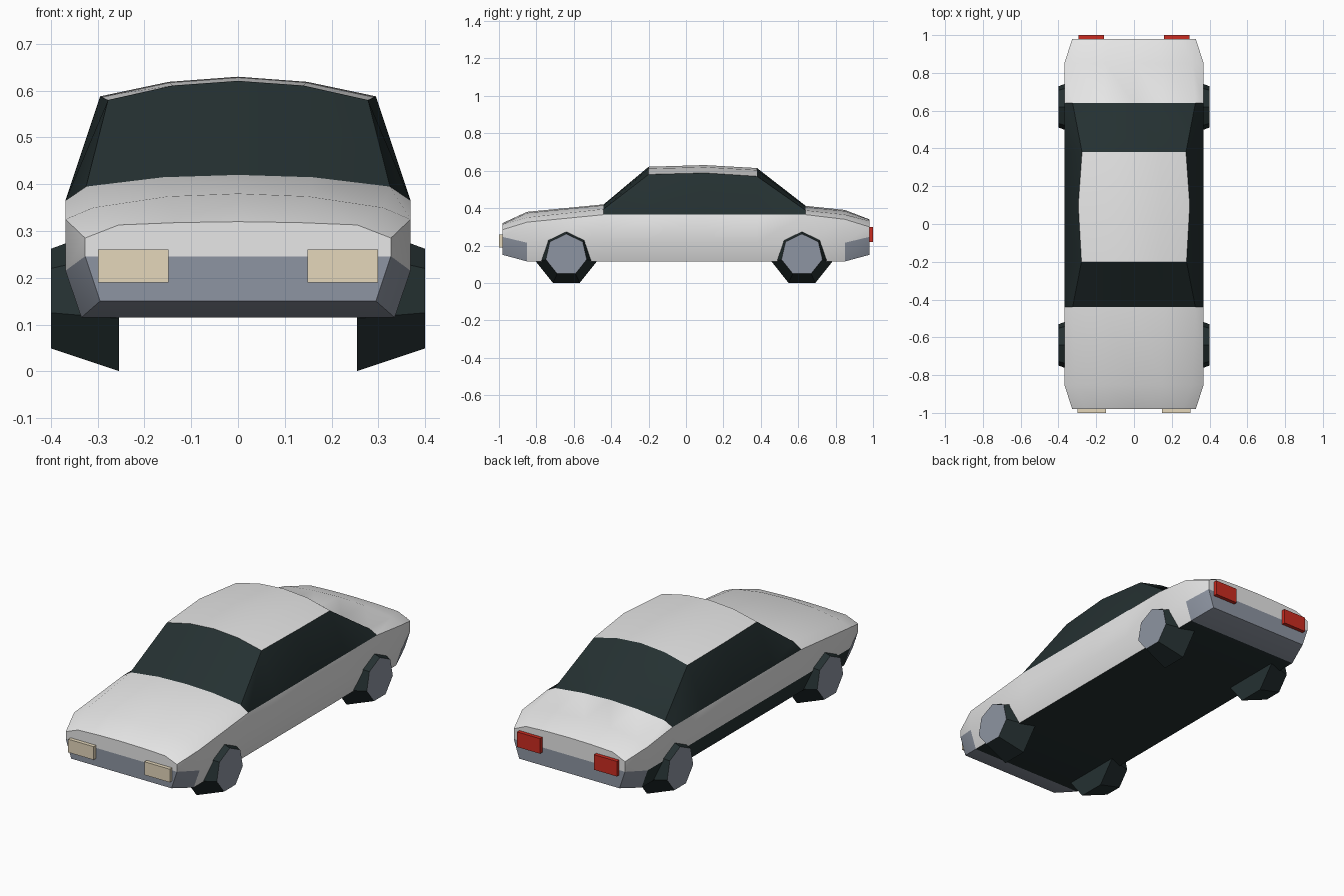
import bpy, bmesh, math

cube = bpy.data.objects.get("Cube")
if cube:
    bpy.data.objects.remove(cube, do_unlink=True)


def material(name, rgb):
    m = bpy.data.materials.new(name)
    m.use_nodes = True
    m.diffuse_color = (*rgb, 1)
    m.node_tree.nodes["Principled BSDF"].inputs["Base Color"].default_value = (*rgb, 1)
    return m


paint = material("white paint", (0.8, 0.8, 0.8))
dark = material("dark glass and rubber", (0.018, 0.03, 0.031))
grey = material("blue grey trim", (0.27, 0.3, 0.36))
cream = material("headlight cream", (0.78, 0.68, 0.5))
red = material("tail light red", (0.6, 0.025, 0.015))
WHITE, DARK, GREY = range(3)


def finish(bm, name, mats):
    bmesh.ops.recalc_face_normals(bm, faces=bm.faces)
    mesh = bpy.data.meshes.new(name)
    bm.to_mesh(mesh)
    bm.free()
    for m in mats:
        mesh.materials.append(m)
    obj = bpy.data.objects.new(name, mesh)
    bpy.context.collection.objects.link(obj)
    return obj


# Body: half sections lofted from nose to tail
def section(y, edge, rail, crown, top, end=False, shoulder=0.365):
    """Sill, waist, shoulder, roof rail, crown and centre line, then mirrored."""
    sill = (0.295, 0.15) if end else (0.335, 0.115)
    waist = (edge, 0.246 if end else 0.215)
    half = [sill, waist, (edge, shoulder), rail, crown, (0, top)]
    ring = half + [(-x, z) for x, z in reversed(half[:-1])]
    return [(x, y, z) for x, z in ring]


sections = [
    section(-0.98, 0.327, (0.255, 0.313), (0.13, 0.318), 0.32, True, 0.285),
    section(-0.85, 0.369, (0.31, 0.35), (0.15, 0.374), 0.38, shoulder=0.325),
    section(-0.44, 0.369, (0.325, 0.395), (0.16, 0.415), 0.42),
    section(-0.20, 0.369, (0.278, 0.58), (0.14, 0.611), 0.621),
    section(0.10, 0.369, (0.295, 0.588), (0.148, 0.619), 0.63),
    section(0.38, 0.369, (0.275, 0.57), (0.14, 0.603), 0.614),
    section(0.64, 0.369, (0.325, 0.388), (0.16, 0.406), 0.412),
    section(0.85, 0.369, (0.31, 0.365), (0.15, 0.384), 0.39, shoulder=0.34),
    section(0.98, 0.327, (0.255, 0.332), (0.13, 0.338), 0.34, True, 0.3),
]
bm = bmesh.new()
rings = [[bm.verts.new(p) for p in s] for s in sections]
count = len(rings[0])
last = len(rings) - 2
for i in range(last + 1):
    for j in range(count):
        k = (j + 1) % count
        f = bm.faces.new((rings[i][j], rings[i][k], rings[i + 1][k], rings[i + 1][j]))
        bumper = i in (0, last)
        if j in (0, 9, 10):
            # sill strips and floor; the left sill is body coloured
            f.material_index = GREY if bumper else (WHITE if j == 0 else DARK)
        elif j in (2, 7):
            # side windows
            f.material_index = DARK if 2 <= i <= 5 else WHITE
        elif 3 <= j <= 6 and i in (2, 5):
            # windscreen and rear window
            f.material_index = DARK
for r in (rings[0], rings[-1]):
    bm.faces.new((r[0], r[1], r[-2], r[-1])).material_index = GREY
    bm.faces.new(r[1:-1])
body = finish(bm, "car_body", [paint, dark, grey])
bpy.context.view_layer.objects.active = body
body.select_set(True)
bpy.ops.object.shade_smooth_by_angle(angle=math.radians(30))
body.select_set(False)


# Wheels: tapered seven-sided drums with a hub face
def wheel(name, side, y):
    bm = bmesh.new()
    loops = []
    for x, radius in ((0.255, 0.166), (0.4, 0.112)):
        angles = [math.tau * n / 7 for n in range(7)]
        loops.append([bm.verts.new((side * x, y + radius * math.sin(a),
                                    0.15 + radius * math.cos(a))) for a in angles])
    inner, outer = loops
    for n in range(7):
        m = (n + 1) % 7
        bm.faces.new((inner[n], inner[m], outer[m], outer[n]))
    bm.faces.new(inner)
    bm.faces.new(outer).material_index = 1
    finish(bm, name, [dark, grey])


# Lamps: shallow boxes on nose and tail
def lamp(name, x, y, z, size, mat):
    bm = bmesh.new()
    bmesh.ops.create_cube(bm, size=1)
    bmesh.ops.scale(bm, vec=size, verts=bm.verts)
    bmesh.ops.translate(bm, vec=(x, y, z), verts=bm.verts)
    finish(bm, name, [mat])


for label, side in (("left", 1), ("right", -1)):
    wheel(f"front_wheel_{label}", side, -0.64)
    wheel(f"rear_wheel_{label}", side, 0.62)
    lamp(f"headlight_{label}", side * 0.224, -0.985, 0.225, (0.15, 0.03, 0.07), cream)
    lamp(f"tail_light_{label}", side * 0.226, 0.985, 0.26, (0.135, 0.03, 0.08), red)
